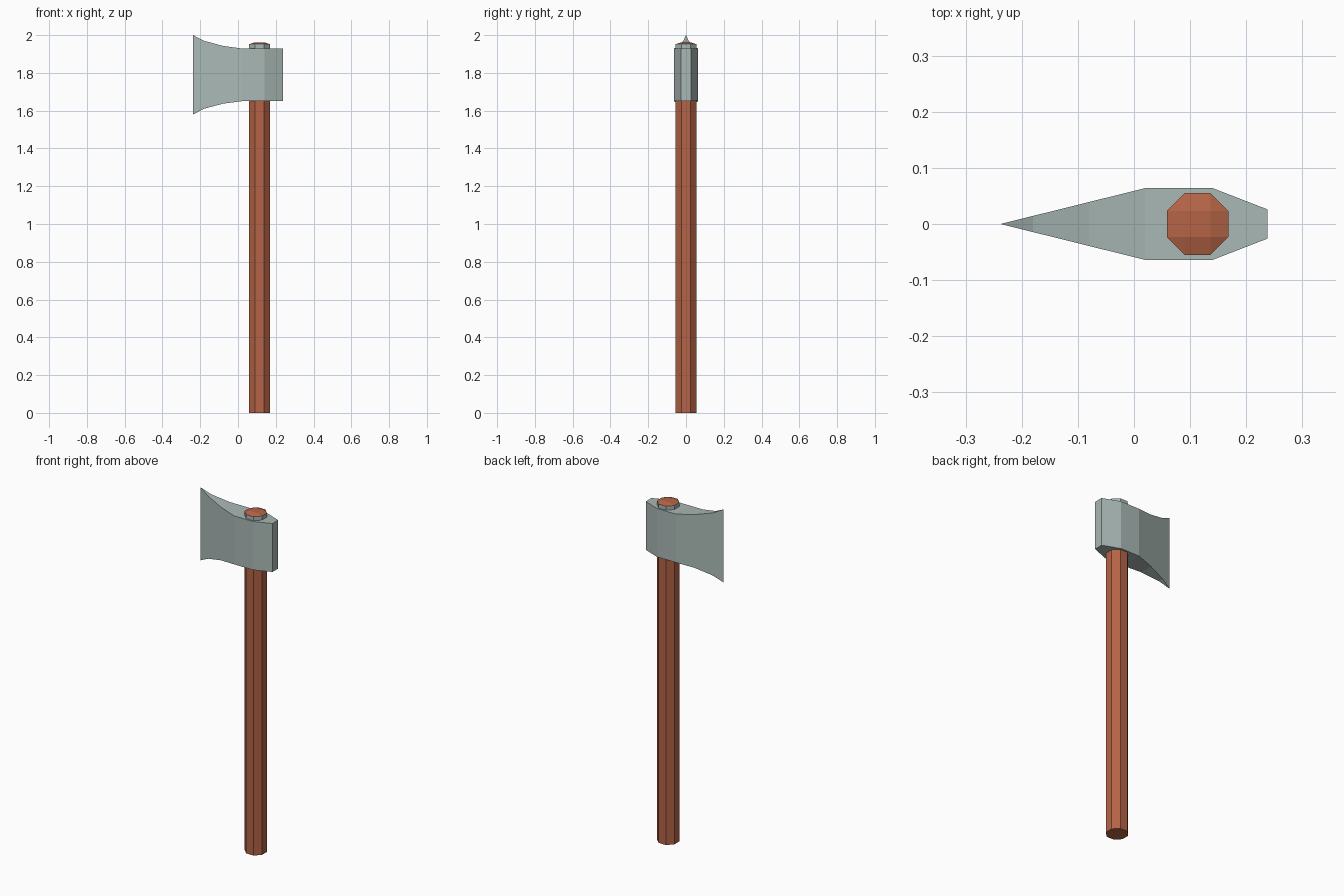
import bpy, bmesh

if "Cube" in bpy.data.objects:
    bpy.data.objects.remove(bpy.data.objects["Cube"])


def material(name, rgb):
    m = bpy.data.materials.new(name)
    m.diffuse_color = (*rgb, 1)
    m.use_nodes = True
    m.node_tree.nodes["Principled BSDF"].inputs["Base Color"].default_value = m.diffuse_color
    return m


wood = material("reddish wood", (0.46, 0.127, 0.061))
steel = material("grey steel", (0.40, 0.48, 0.46))


def finish(name, bm, mats):
    bmesh.ops.recalc_face_normals(bm, faces=bm.faces)
    me = bpy.data.meshes.new(name)
    bm.to_mesh(me)
    bm.free()
    for m in mats:
        me.materials.append(m)
    ob = bpy.data.objects.new(name, me)
    bpy.context.collection.objects.link(ob)
    return ob


def bridge(bm, a, b):
    n = len(a)
    return [bm.faces.new((a[i], a[(i + 1) % n], b[(i + 1) % n], b[i])) for i in range(n)]


# Handle: octagonal shaft, steel collar at the top, slightly domed wooden end
CX, A, B = 0.1135, 0.055, 0.023
octagon = [(A, -B), (A, B), (B, A), (-B, A), (-A, B), (-A, -B), (-B, -A), (B, -A)]
bm = bmesh.new()
rings = [[bm.verts.new((CX + x, y, z)) for x, y in octagon] for z in (0, 1.7, 1.952)]
bm.faces.new(rings[0])
bridge(bm, rings[0], rings[1])
for f in bridge(bm, rings[1], rings[2]):
    f.material_index = 1
top = rings[2]
inner = [bm.verts.new((CX + x, y, 1.962)) for x, y in ((B, -B), (B, B), (-B, B), (-B, -B))]
bm.faces.new(inner)
for i in range(4):
    j = (i + 1) % 4
    bm.faces.new((top[2 * i], top[2 * i + 1], inner[j], inner[i]))
    bm.faces.new((top[2 * i + 1], top[(2 * i + 2) % 8], inner[j]))
finish("handle", bm, [wood, steel])

# Axe head: sections (x, half thickness, bottom z, top z) from cutting edge to poll
sections = [(-0.18, 0.0144, 1.61, 1.97), (-0.08, 0.0392, 1.637, 1.943),
            (0.02, 0.064, 1.65, 1.929), (0.14, 0.064, 1.65, 1.929),
            (0.238, 0.026, 1.65, 1.929)]
bm = bmesh.new()
edge = [bm.verts.new((-0.238, 0, z)) for z in (1.58, 2.0)]
loops = [[bm.verts.new((x, y, z)) for y, z in ((-w, lo), (w, lo), (w, hi), (-w, hi))]
         for x, w, lo, hi in sections]
a, b, c, d = loops[0]
for f in ((edge[0], b, a), (edge[1], d, c), (edge[0], edge[1], c, b), (edge[0], a, d, edge[1])):
    bm.faces.new(f)
for p, q in zip(loops, loops[1:]):
    bridge(bm, p, q)
bm.faces.new(loops[-1])
finish("axe_head", bm, [steel])
